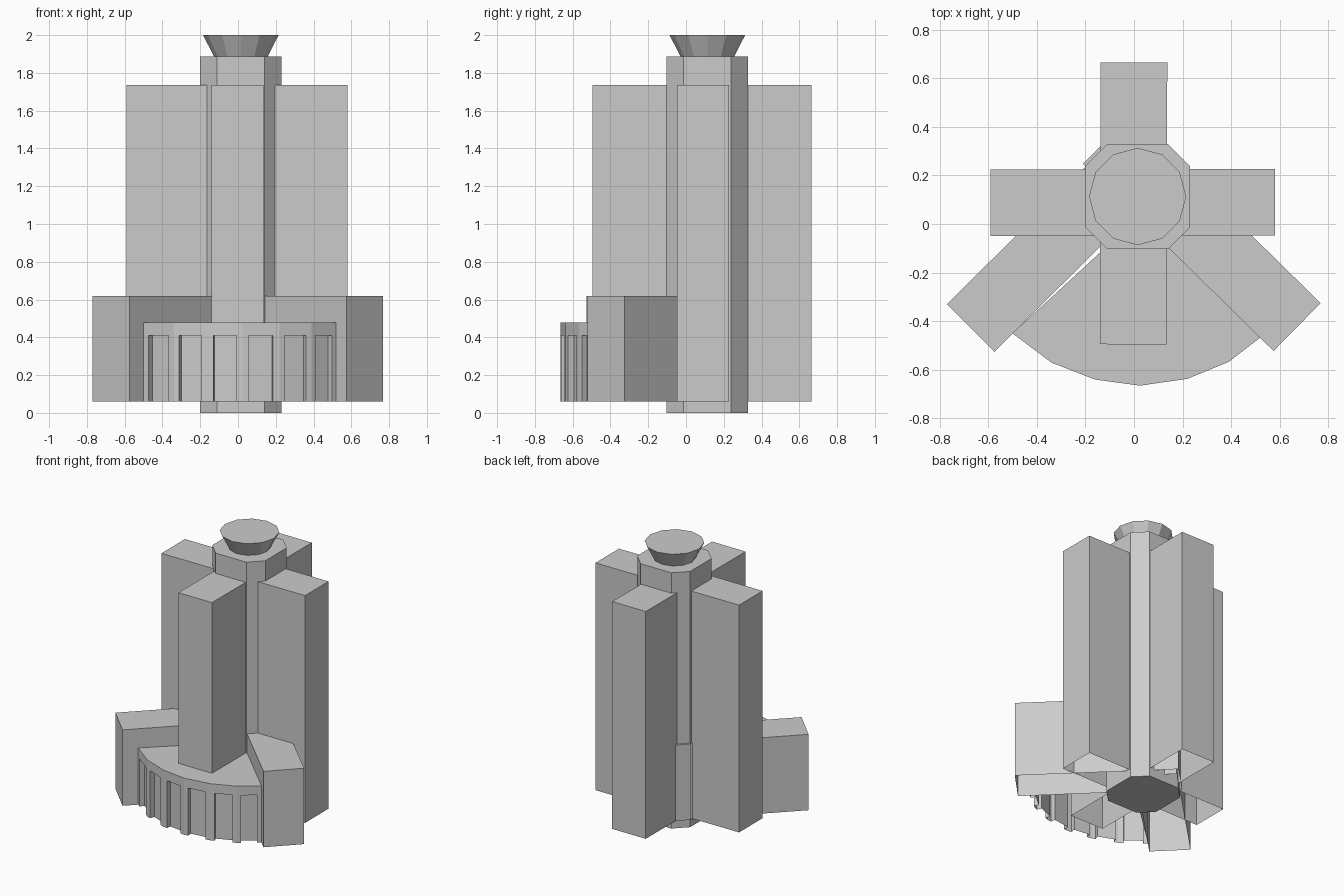
import bpy, bmesh, math
from mathutils import Vector

cube = bpy.data.objects.get("Cube")
if cube:
    bpy.data.objects.remove(cube, do_unlink=True)

grey = bpy.data.materials.new("plain_grey")
grey.use_nodes = True
grey.diffuse_color = (0.6, 0.6, 0.6, 1)
grey.node_tree.nodes["Principled BSDF"].inputs["Base Color"].default_value = (0.6, 0.6, 0.6, 1)


def prism(name, outline, z0, z1, floor=False, taper=1.0, centre=(0, 0)):
    """Extrude a counter-clockwise outline; the lower ring is scaled by taper."""
    bm = bmesh.new()
    c = Vector(centre)
    low = [bm.verts.new((*(c + (Vector(p) - c) * taper), z0)) for p in outline]
    high = [bm.verts.new((*p, z1)) for p in outline]
    n = len(outline)
    for i in range(n):
        j = (i + 1) % n
        bm.faces.new((low[i], low[j], high[j], high[i]))
    bm.faces.new(high)
    if floor:
        bm.faces.new(low[::-1])
    mesh = bpy.data.meshes.new(name)
    bm.to_mesh(mesh)
    bm.free()
    mesh.materials.append(grey)
    obj = bpy.data.objects.new(name, mesh)
    bpy.context.collection.objects.link(obj)
    return obj


def bar(name, start, end, width, z0, z1):
    """Open-bottomed slab running between two plan points."""
    a, b = Vector(start), Vector(end)
    d = (b - a).normalized()
    side = Vector((-d.y, d.x)) * width / 2
    return prism(name, [a - side, b - side, b + side, a + side], z0, z1)


BASE = 0.06
CX, CY = 0.015, 0.113

# Central shaft with chamfered corners
h, k = 0.216, 0.125
shaft = [(k, -h), (h, -k), (h, k), (k, h), (-k, h), (-h, k), (-h, -k), (-k, -h)]
prism("central_shaft", [(CX + x, CY + y) for x, y in shaft], 0, 1.887, True)

# Flared cap
ring = [(CX + 0.2 * math.cos(math.tau * i / 12), CY + 0.2 * math.sin(math.tau * i / 12))
        for i in range(12)]
prism("flared_cap", ring, 1.887, 2.0, True, 0.71, (CX, CY))

# Tall crossing wings
bar("side_wings", (-0.59, 0.087), (0.58, 0.09), 0.274, BASE, 1.737)
bar("front_back_wings", (-0.003, -0.495), (0, 0.665), 0.274, BASE, 1.737)

# Low diagonal wings
bar("left_diagonal_wing", (-0.113, 0.346), (0.671, -0.424), 0.276, BASE, 0.62)
bar("right_diagonal_wing", (0.05, 0.29), (-0.672, -0.428), 0.276, BASE, 0.62)

# Faceted podium: solid band above a wall with one recessed bay per facet
arc = [Vector(p) for p in [(-0.5, -0.45), (-0.34, -0.57), (-0.16, -0.64), (0.025, -0.665),
                           (0.22, -0.637), (0.39, -0.567), (0.52, -0.467)]]
apex = Vector((0.02, 0.03))
prism("podium_band", arc + [apex], 0.41, 0.478, True)

wall = []
for a, b in zip(arc, arc[1:]):
    d = b - a
    inward = Vector((-d.y, d.x)).normalized() * 0.035
    p, q = a.lerp(b, 0.16), a.lerp(b, 0.82)
    wall += [a, p, p + inward, q + inward, q]
prism("podium_wall", wall + [arc[-1], apex], BASE, 0.41)
